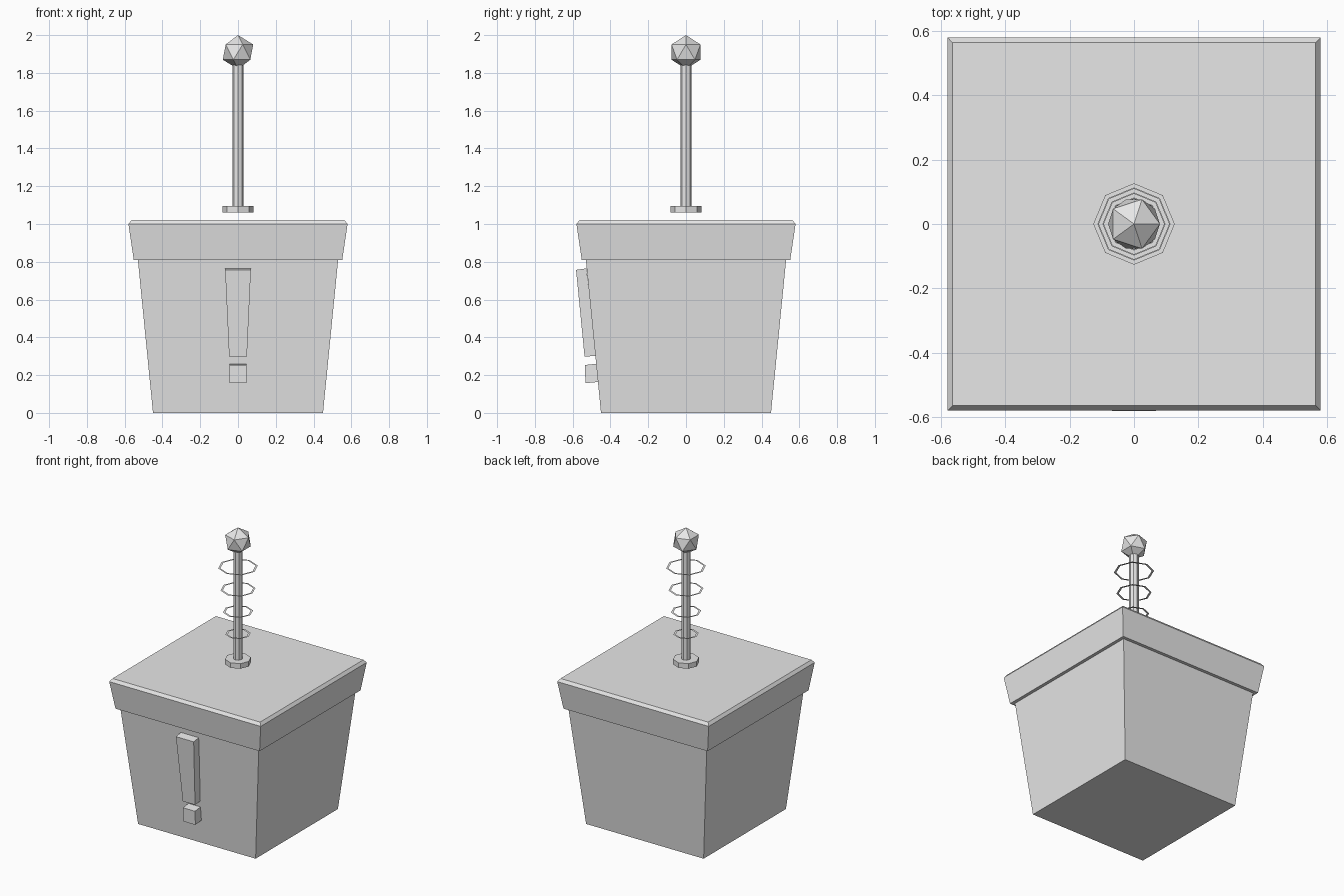
import bpy, bmesh
from math import cos, sin, pi, sqrt

cube = bpy.data.objects.get("Cube")
if cube:
    bpy.data.objects.remove(cube, do_unlink=True)

grey = bpy.data.materials.new("plain grey")
grey.use_nodes = True
grey.diffuse_color = (0.8, 0.8, 0.8, 1)
grey.node_tree.nodes["Principled BSDF"].inputs["Base Color"].default_value = (0.8, 0.8, 0.8, 1)


def finish(name, bm):
    bmesh.ops.recalc_face_normals(bm, faces=bm.faces)
    mesh = bpy.data.meshes.new(name)
    bm.to_mesh(mesh)
    bm.free()
    mesh.materials.append(grey)
    obj = bpy.data.objects.new(name, mesh)
    bpy.context.collection.objects.link(obj)
    return obj


def bridge(bm, loop_a, loop_b):
    n = len(loop_a)
    for i in range(n):
        j = (i + 1) % n
        bm.faces.new((loop_a[i], loop_a[j], loop_b[j], loop_b[i]))


def loft(name, loops, capped=True):
    """Join matching loops of points into one skin."""
    bm = bmesh.new()
    rows = [[bm.verts.new(p) for p in loop] for loop in loops]
    for a, b in zip(rows, rows[1:]):
        bridge(bm, a, b)
    if capped:
        bm.faces.new(rows[0])
        bm.faces.new(rows[-1])
    return finish(name, bm)


def square(half, z):
    return [(half * sx, half * sy, z) for sx, sy in ((-1, -1), (1, -1), (1, 1), (-1, 1))]


def octagon(r, z):
    return [(r * cos(i * pi / 4), r * sin(i * pi / 4), z) for i in range(8)]


def plate(half, front, back):
    """Cross-section of a raised mark; front and back are (y, z)."""
    return [(-half, *front), (half, *front), (half, *back), (-half, *back)]


# Tapered box and its overhanging, chamfered lid
loft("box_body", [square(0.45, 0), square(0.53, 0.81)])
loft("box_lid", [square(0.552, 0.81), square(0.58, 1.0), square(0.565, 1.02)])

# Raised mark on the front: tapered bar above a small block
loft("front_mark_bar", [plate(0.047, (-0.537, 0.298), (-0.476, 0.302)),
                        plate(0.068, (-0.582, 0.757), (-0.527, 0.765))])
loft("front_mark_dot", [plate(0.046, (-0.532, 0.157), (-0.464, 0.164)),
                        plate(0.046, (-0.536, 0.253), (-0.468, 0.261))])

# Rod with floating base collar
loft("rod_collar", [octagon(0.082, 1.06), octagon(0.082, 1.095)])
loft("rod", [octagon(0.03, 1.07), octagon(0.03, 1.87)])

# Faceted knob
bm = bmesh.new()
bmesh.ops.create_icosphere(bm, subdivisions=1, radius=0.09)
finish("knob", bm).location.z = 1.91

# Flat rings around the rod, widening upwards
for i in range(4):
    outer = 0.08 + 0.0155 * i
    z = 1.265 + 0.154 * i
    loft(f"signal_ring_{i + 1}", [octagon(outer - 0.0145, z), octagon(outer, z)], capped=False)
